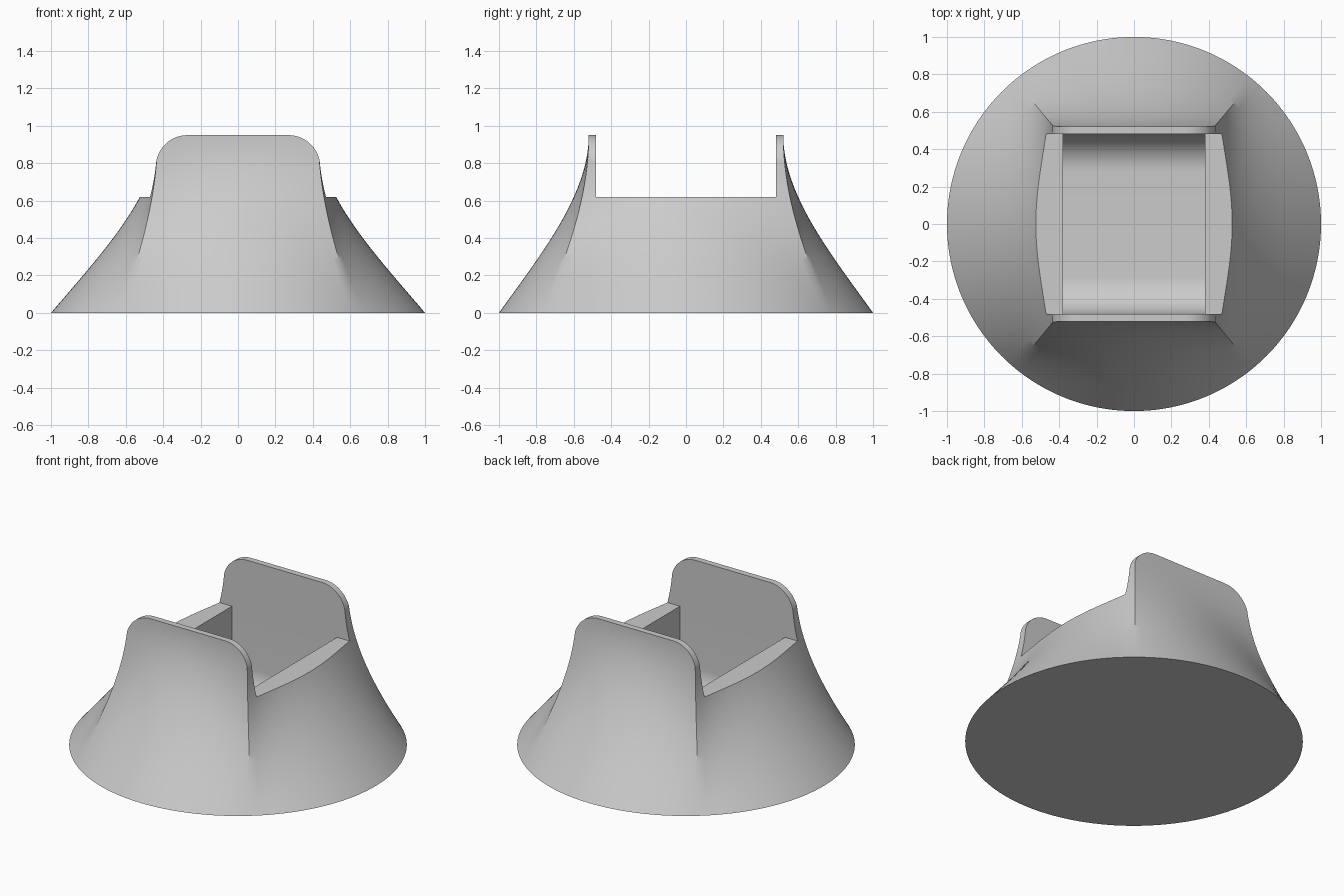
import bpy
import math

cube = bpy.data.objects.get("Cube")
if cube:
    bpy.data.objects.remove(cube, do_unlink=True)

HEIGHT = 0.95
TOP_X, TOP_Y = 0.43, 0.52          # half size of the rectangular top
CORNER = math.atan2(TOP_Y, TOP_X)
WALL_Y, POCKET_X, RIM_Z = 0.48, 0.38, 0.62

grey = bpy.data.materials.new("light grey")
grey.use_nodes = True
grey.diffuse_color = (0.6, 0.6, 0.6, 1)
grey.node_tree.nodes["Principled BSDF"].inputs["Base Color"].default_value = (0.6, 0.6, 0.6, 1)


def make_object(name, verts, faces):
    mesh = bpy.data.meshes.new(name)
    mesh.from_pydata(verts, [], faces)
    mesh.materials.append(grey)
    obj = bpy.data.objects.new(name, mesh)
    bpy.context.collection.objects.link(obj)
    return obj


def loft(name, rings):
    """Skin closed rings of equal length and cap both ends."""
    n = len(rings[0])
    verts = [p for ring in rings for p in ring]
    faces = [(r * n + i, r * n + (i + 1) % n, (r + 1) * n + (i + 1) % n, (r + 1) * n + i)
             for r in range(len(rings) - 1) for i in range(n)]
    faces.append(tuple(reversed(range(n))))
    faces.append(tuple(range(len(verts) - n, len(verts))))
    return make_object(name, verts, faces)


def arc(cx, cz, r, start, end, steps=16):
    angles = [math.radians(start + (end - start) * i / steps) for i in range(steps + 1)]
    return [(cx + r * math.cos(a), cz + r * math.sin(a)) for a in angles]


def mirrored(half):
    return half + [(-u, v) for u, v in reversed(half)]


# Outer body: circle flowing into a rectangle, with rays through the corners
def body_angles(long_steps=36, short_steps=36):
    stops = [-CORNER, CORNER, math.pi - CORNER, math.pi + CORNER, 2 * math.pi - CORNER]
    result = []
    for a, b, n in zip(stops, stops[1:], (long_steps, short_steps) * 2):
        result += [a + (b - a) * i / n for i in range(n)]
    return result


def body_point(a, s):
    c, d = math.cos(a), math.sin(a)
    u, v = abs(c) / TOP_X, abs(d) / TOP_Y
    top = 1 / max(u, v)
    near_corner = (min(u, v) / max(u, v)) ** 2
    k = 1.42 + 0.3 * near_corner
    t = k * s + (3 - 2 * k) * s ** 2 + (k - 2) * s ** 3
    r = 1 + (top - 1) * t
    return (r * c, r * d, HEIGHT * s)


RINGS = 40
body = loft("holder_body", [[body_point(a, i / RINGS) for a in body_angles()]
                            for i in range(RINGS + 1)])

# Cutter: rounded upper corners of the front and back panels
outline = mirrored([(1.3, -0.2), (1.3, 0.68), (0.47, 0.69)] + arc(0.27, 0.78, 0.17, 0, 90))
panel_outline = loft("panel_outline_cutter",
                     [[(x, y, z) for x, z in outline] for y in (1.3, -1.3)])

# Cutter: open notch above the side rims
notch = loft("side_notch_cutter",
             [[(sx * 1.5, sy * WALL_Y, z) for sx, sy in ((-1, -1), (1, -1), (1, 1), (-1, 1))]
              for z in (RIM_Z, 1.5)])

# Cutter: pocket with rounded floor edges
FILLET, FLOOR = 0.2, 0.05
section = mirrored([(WALL_Y, 1.2)] + arc(WALL_Y - FILLET, FLOOR + FILLET, FILLET, 0, -90))
pocket = loft("pocket_cutter",
              [[(x, y, z) for y, z in section] for x in (POCKET_X, -POCKET_X)])

bpy.context.view_layer.objects.active = body
for cutter, operation in ((panel_outline, "INTERSECT"), (notch, "DIFFERENCE"), (pocket, "DIFFERENCE")):
    # consistent outward normals keep the cuts reliable
    bpy.ops.object.select_all(action="DESELECT")
    bpy.context.view_layer.objects.active = cutter
    cutter.select_set(True)
    bpy.ops.object.mode_set(mode="EDIT")
    bpy.ops.mesh.select_all(action="SELECT")
    bpy.ops.mesh.normals_make_consistent(inside=False)
    bpy.ops.object.mode_set(mode="OBJECT")

    bpy.context.view_layer.objects.active = body
    mod = body.modifiers.new(cutter.name, "BOOLEAN")
    mod.operation = operation
    mod.solver = "EXACT"
    mod.object = cutter
    bpy.ops.object.modifier_apply(modifier=mod.name)
    bpy.data.objects.remove(cutter, do_unlink=True)

bpy.ops.object.select_all(action="DESELECT")
body.select_set(True)
bpy.ops.object.shade_smooth_by_angle(angle=math.radians(30))
